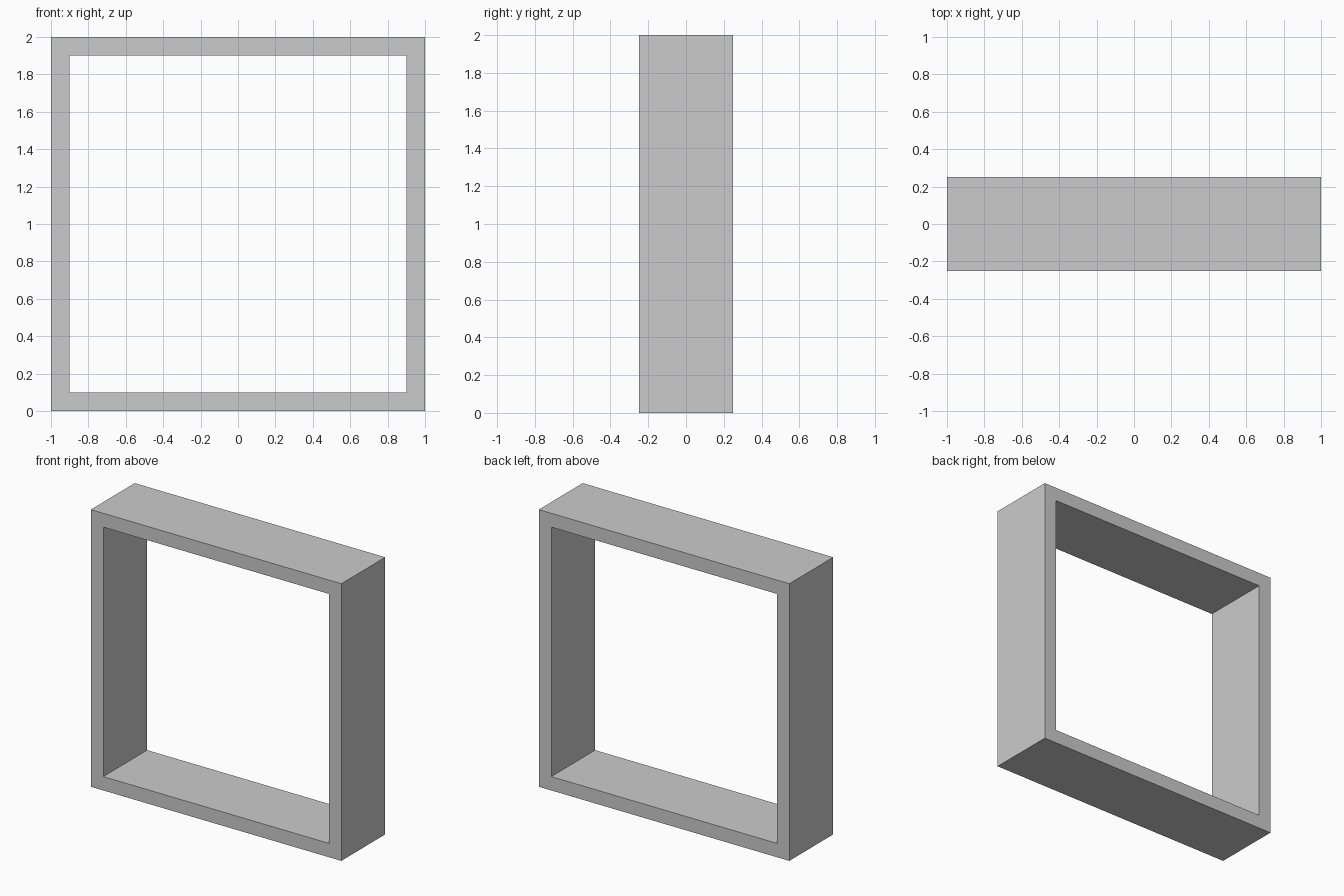
import bpy
import bmesh

if "Cube" in bpy.data.objects:
    bpy.data.objects.remove(bpy.data.objects["Cube"])

SIZE, DEPTH, WALL = 2.0, 0.5, 0.1


def square_loop(bm, half, y):
    """Four corners of an upright square centred at z = SIZE / 2."""
    corners = [(-1, -1), (1, -1), (1, 1), (-1, 1)]
    return [bm.verts.new((sx * half, y, SIZE / 2 + sz * half)) for sx, sz in corners]


def bridge(bm, a, b):
    for i in range(4):
        j = (i + 1) % 4
        bm.faces.new((a[i], a[j], b[j], b[i]))


# Square open frame: outer and inner loops at the front and back
bm = bmesh.new()
outer, inner = SIZE / 2, SIZE / 2 - WALL
loops = [square_loop(bm, half, y) for half, y in (
    (outer, -DEPTH / 2), (inner, -DEPTH / 2), (inner, DEPTH / 2), (outer, DEPTH / 2))]
for k in range(4):
    bridge(bm, loops[k], loops[(k + 1) % 4])
bmesh.ops.recalc_face_normals(bm, faces=bm.faces)

mesh = bpy.data.meshes.new("square_frame")
bm.to_mesh(mesh)
bm.free()
frame = bpy.data.objects.new("square_frame", mesh)
bpy.context.collection.objects.link(frame)
